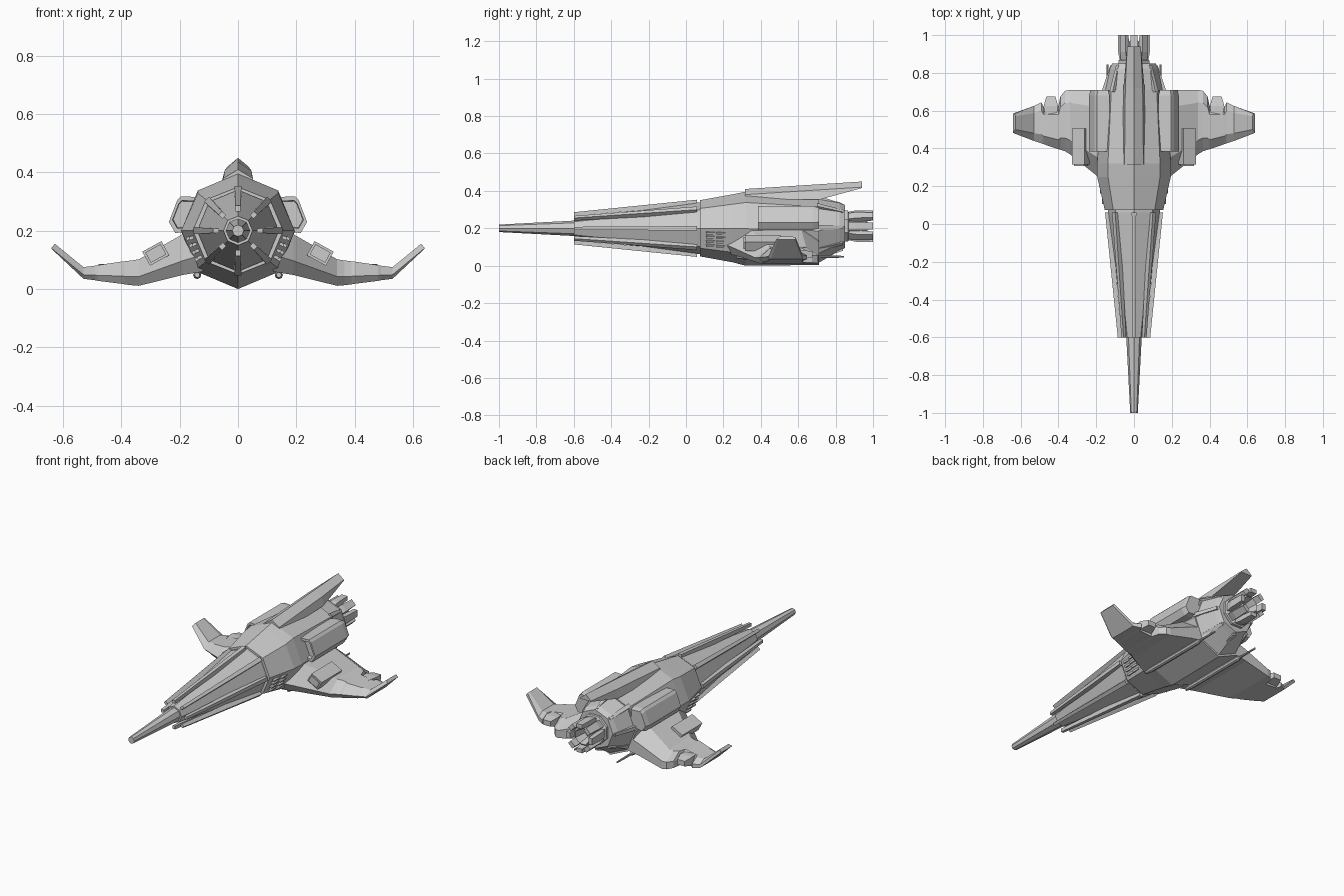
import bpy, bmesh, math
from mathutils import Vector, Matrix

if "Cube" in bpy.data.objects:
    bpy.data.objects.remove(bpy.data.objects["Cube"])


def loft(name, sections, mirror=False):
    """Skin equal-length closed sections and cap both ends."""
    bm = bmesh.new()
    rings = [[bm.verts.new(p) for p in s] for s in sections]
    n = len(rings[0])
    for a, b in zip(rings, rings[1:]):
        for i in range(n):
            j = (i + 1) % n
            bm.faces.new((a[i], a[j], b[j], b[i]))
    bm.faces.new(rings[0])
    bm.faces.new(rings[-1])
    bmesh.ops.recalc_face_normals(bm, faces=bm.faces)
    return finish(name, bm, mirror)


def finish(name, bm, mirror=False):
    me = bpy.data.meshes.new(name)
    bm.to_mesh(me)
    bm.free()
    ob = bpy.data.objects.new(name, me)
    bpy.context.collection.objects.link(ob)
    if mirror:
        ob.modifiers.new("Mirror", 'MIRROR')
    return ob


def octagon(y, rx, rz=None, cz=0.2, turn=0.0):
    rz = rz or rx
    return [(rx * math.sin(math.radians(45 * k + turn)), y,
             cz + rz * math.cos(math.radians(45 * k + turn))) for k in range(8)]


def radial_bars(name, stations, cz, turn=0.0):
    """Eight bars round the axis; station = (y, inner r, outer r, half width)."""
    for k in range(8):
        a = math.radians(45 * k + turn)
        out = Vector((math.sin(a), 0, math.cos(a)))
        side = Vector((math.cos(a), 0, -math.sin(a)))
        secs = []
        for y, r0, r1, w in stations:
            c = Vector((0, y, cz))
            secs.append([c + out * r0 - side * w, c + out * r1 - side * w,
                         c + out * r1 + side * w, c + out * r0 + side * w])
        loft(f"{name}_{k + 1}", secs)


def box(name, center, size, rot=None, mirror=True):
    bm = bmesh.new()
    m = Matrix.Translation(center) @ (rot or Matrix()) @ Matrix.Diagonal((*size, 1))
    bmesh.ops.create_cube(bm, size=1, matrix=m)
    return finish(name, bm, mirror)


# Nose: long spike, faceted cone and eight edge rails
loft("nose_spike", [octagon(-1, 0.02), octagon(-0.58, 0.042)])
loft("nose_cone", [octagon(-0.6, 0.05), octagon(0.06, 0.14)])
radial_bars("nose_rail", [(-0.6, 0.066, 0.086, 0.008), (0.06, 0.12, 0.153, 0.012)], 0.2)
loft("neck_collar", [octagon(0.05, 0.138), octagon(0.085, 0.138)])

# Main hull and tapered tail
loft("hull", [octagon(0.075, 0.155, 0.15), octagon(0.25, 0.195, 0.182),
              octagon(0.32, 0.195, 0.198, 0.198), octagon(0.71, 0.17, 0.182, 0.186)])
loft("tail_cone", [octagon(0.71, 0.162, 0.172, 0.188), octagon(0.82, 0.13, 0.13, 0.21),
                   octagon(0.85, 0.115, 0.115, 0.21)])
radial_bars("tail_rib", [(0.70, 0.12, 0.172, 0.012), (0.84, 0.09, 0.125, 0.009)], 0.205)

# Dorsal fin
loft("dorsal_fin", [
    [(0, y, peak), (w, y, peak - 0.03), (wb, y, base), (-wb, y, base), (-w, y, peak - 0.03)]
    for y, peak, w, wb, base in ((0.315, 0.41, 0.05, 0.06, 0.35),
                                 (0.72, 0.436, 0.046, 0.056, 0.355),
                                 (0.94, 0.45, 0.036, 0.036, 0.415))])

# Side pods with a recessed front intake
POD = [(0.13, 0.315), (0.195, 0.318), (0.208, 0.305), (0.237, 0.23), (0.215, 0.192), (0.14, 0.2)]
PC = (0.185, 0.258)


def pod(y, s):
    return [(PC[0] + (x - PC[0]) * s, y, PC[1] + (z - PC[1]) * s) for x, z in POD]


loft("side_pod", [pod(0.41, 0.72), pod(0.385, 0.76), pod(0.385, 1), pod(0.68, 1), pod(0.71, 0.88)], True)

# Wings: sections along the span (x, lead y, trail y, top z, bottom z)
wing = []
for x, y0, y1, zt, zb in ((0.12, 0.20, 0.71, 0.225, 0.06), (0.19, 0.25, 0.71, 0.188, 0.048),
                          (0.34, 0.37, 0.71, 0.102, 0.011), (0.365, 0.385, 0.705, 0.098, 0.013),
                          (0.39, 0.393, 0.675, 0.095, 0.016), (0.40, 0.396, 0.625, 0.094, 0.018),
                          (0.48, 0.423, 0.62, 0.082, 0.028), (0.49, 0.427, 0.645, 0.08, 0.03),
                          (0.53, 0.44, 0.625, 0.075, 0.035)):
    c, t = y1 - y0, zt - zb
    wing.append([(x, y0, zb + t * 0.35), (x, y0 + c * 0.22, zt), (x, y1 - c * 0.2, zt),
                 (x, y1, zb + t * 0.5), (x, y1, zb), (x, y0 + c * 0.08, zb)])
wing.append([(0.64, 0.482, 0.14), (0.628, 0.50, 0.155), (0.628, 0.57, 0.155),
             (0.63, 0.585, 0.153), (0.64, 0.585, 0.14), (0.641, 0.49, 0.139)])
loft("wing", wing, True)

# Wing intake boxes, lying along the wing slope
slope = Matrix.Rotation(math.radians(29), 4, 'Y')
box("wing_intake", (0.282, 0.41, 0.122), (0.075, 0.19, 0.055), slope)
box("wing_intake_lip", (0.282, 0.318, 0.122), (0.06, 0.02, 0.04), slope)

# Thrusters on the wing trailing edge
loft("wing_thruster", [[(0.44 - w, y, z0), (0.44 + w, y, z0), (0.44 + w, y, z1), (0.44 - w, y, z1)]
                       for y, w, z0, z1 in ((0.56, 0.026, 0.04, 0.085), (0.615, 0.038, 0.035, 0.085),
                                            (0.625, 0.038, 0.035, 0.085), (0.675, 0.024, 0.045, 0.075))], True)

# Louvre slats on the lower hull flanks
for i in range(4):
    t = 0.2 + 0.19 * i
    for j in range(2):
        y = 0.13 + 0.056 * j
        r = 0.155 + (y - 0.075) * 0.2
        p = Vector((r, y, 0.2)).lerp(Vector((r * 0.707, y, 0.2 - r * 0.707)), t)
        box(f"louvre_{i + 1}_{j + 1}", p, (0.022, 0.048, 0.011),
            Matrix.Rotation(math.radians(22), 4, 'Y'))

# Cannon rods under the hull
loft("lower_rod", [[(0.14 + r * math.sin(math.radians(45 * k)), y, 0.048 + r * math.cos(math.radians(45 * k)))
                    for k in range(8)]
                   for y, r in ((0.27, 0.009), (0.31, 0.014), (0.70, 0.014), (0.72, 0.007), (0.845, 0.005))], True)

# Engine: collar, hollow core and ring of petals
CE = 0.212
loft("engine_collar", [octagon(y, r, None, CE, 22.5) for y, r in ((0.84, 0.09), (0.865, 0.09), (0.875, 0.07))])
loft("engine_core", [octagon(y, r, None, CE, 22.5) for y, r in
                     ((0.86, 0.065), (0.96, 0.06), (0.97, 0.05), (0.90, 0.035))])
radial_bars("engine_petal", [(0.868, 0.055, 0.076, 0.022), (0.91, 0.055, 0.084, 0.022),
                             (1.0, 0.06, 0.084, 0.019)], CE)
